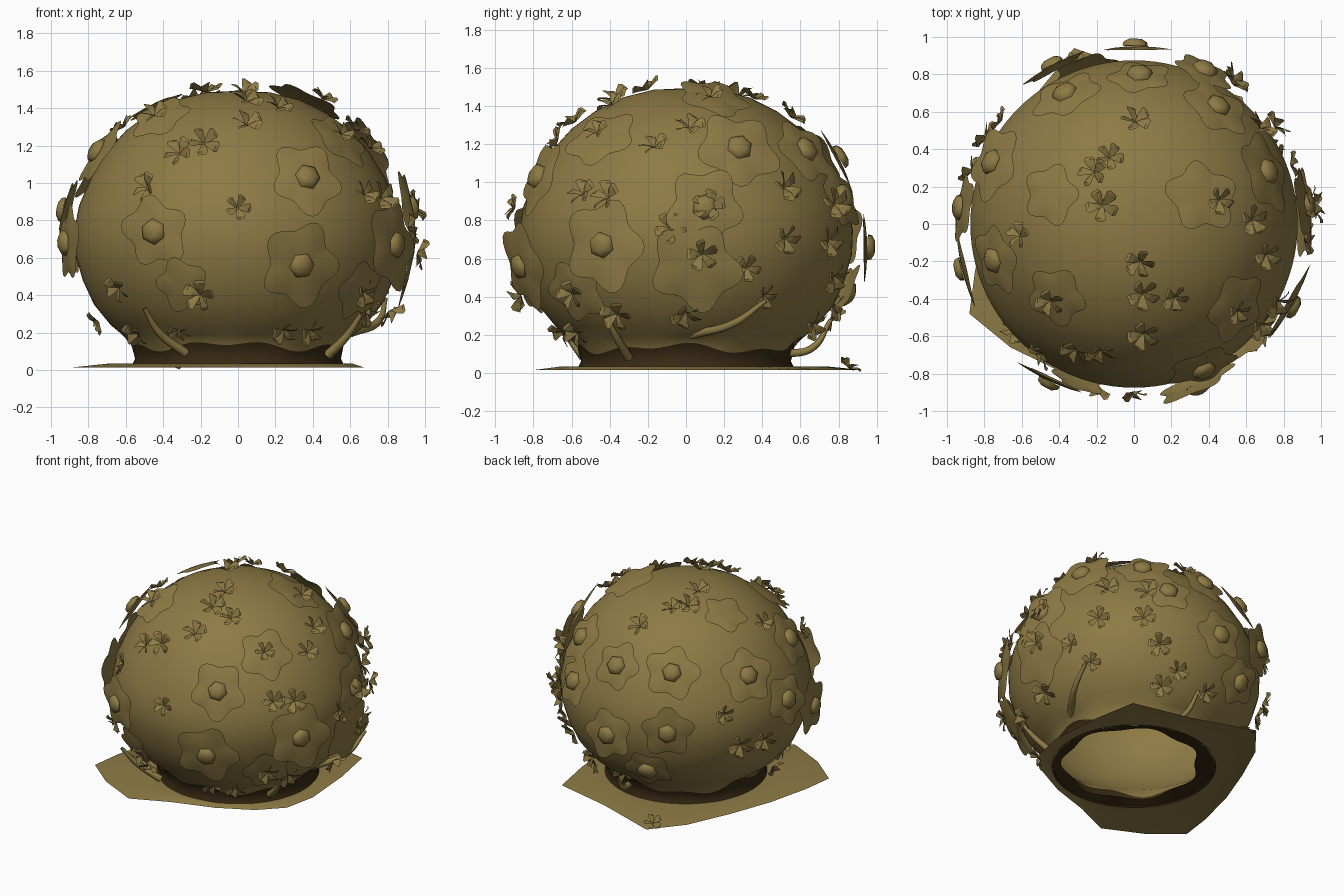
import bpy, bmesh, math, random
from mathutils import Vector, Matrix

if "Cube" in bpy.data.objects:
    bpy.data.objects.remove(bpy.data.objects["Cube"])

random.seed(4)
C = Vector((0, 0, 0.75))


def material(name, col):
    m = bpy.data.materials.new(name)
    m.diffuse_color = (*col, 1)
    m.use_nodes = True
    m.node_tree.nodes["Principled BSDF"].inputs["Base Color"].default_value = m.diffuse_color
    return m


OLIVE = material("olive", (0.27, 0.195, 0.059))
BROWN = material("dark brown", (0.04, 0.023, 0.007))


def mesh_from(name, bm, smooth=True):
    me = bpy.data.meshes.new(name)
    bmesh.ops.recalc_face_normals(bm, faces=bm.faces)
    bm.to_mesh(me)
    bm.free()
    me.materials.append(OLIVE)
    me.materials.append(BROWN)
    for p in me.polygons:
        p.use_smooth = smooth
    return me


def add(name, me):
    ob = bpy.data.objects.new(name, me)
    bpy.context.collection.objects.link(ob)
    return ob


def bridge(bm, a, b, mat=0):
    n = len(a)
    for i in range(n):
        f = bm.faces.new((a[i], a[(i + 1) % n], b[(i + 1) % n], b[i]))
        f.material_index = mat


# Round hollow body, open underneath, with a ragged dark band at the foot
PROFILE = [(.57, .02), (.55, .06), (.57, .13), (.62, .19),
           (.68, .24), (.77, .35), (.83, .48), (.87, .62), (.875, .75), (.85, .88),
           (.785, 1.03), (.70, 1.17), (.60, 1.28), (.48, 1.37), (.33, 1.445), (.17, 1.485)]
N = 96
bm = bmesh.new()
rings = []
for k, (r, z) in enumerate(PROFILE):
    ring = []
    for i in range(N):
        t = math.tau * i / N
        dz = 0.018 * math.sin(4 * t + 2) + 0.014 * math.sin(9 * t + 1) if k == 2 else 0
        ring.append(bm.verts.new((r * math.cos(t), r * math.sin(t), z + dz)))
    rings.append(ring)
for k in range(len(rings) - 1):
    bridge(bm, rings[k], rings[k + 1], 1 if k < 2 else 0)
tip = bm.verts.new((0, 0, 1.493))
for i in range(N):
    bm.faces.new((rings[-1][i], rings[-1][(i + 1) % N], tip))
body = add("body", mesh_from("body", bm))

# Ragged dark lip just inside the opening
bm = bmesh.new()
lip_out, lip_in = [], []
for i in range(N):
    t = math.tau * i / N
    r = 0.49 + 0.02 * math.sin(7 * t) - 0.05 * max(0, math.cos(t - 2.4))
    lip_out.append(bm.verts.new((.56 * math.cos(t), .56 * math.sin(t), .025)))
    lip_in.append(bm.verts.new((r * math.cos(t), r * math.sin(t), .045)))
bridge(bm, lip_out, lip_in, 1)
add("foot_lip", mesh_from("foot_lip", bm))

# Uneven flat skirt around the foot
OUTLINE = [(.67, -.05), (.64, .35), (.58, .68), (.15, .78), (-.32, .94), (-.51, .71), (-.65, .4),
           (-.77, .08), (-.85, -.25), (-.88, -.48), (-.66, -.66), (-.37, -.80), (-.1, -.68),
           (.21, -.58), (.46, -.45), (.62, -.29)]
bm = bmesh.new()
outer, mid, inner = [], [], []
for x, y in OUTLINE:
    d = Vector((x, y, 0)).normalized()
    e = Vector((x, y, 0.015))
    i = d * 0.56 + Vector((0, 0, 0.03))
    outer.append(bm.verts.new(e))
    inner.append(bm.verts.new(i))
    mid.append(bm.verts.new((e + i) / 2 + Vector((0, 0, 0.012))))
bridge(bm, inner, mid)
bridge(bm, mid, outer)
add("foot_skirt", mesh_from("foot_skirt", bm))

# Broad five-lobed blossom, unit radius
bm = bmesh.new()
loops = []
for k in (0.3, 0.65, 1.0):
    loop = []
    for i in range(40):
        t = math.tau * i / 40
        r = k * (1 + (k - 0.3) * 0.18 * (math.cos(5 * t) - 1) + 0.04 * math.sin(2 * t))
        loop.append(bm.verts.new((r * math.cos(t), r * math.sin(t), -0.09 * k * k)))
    loops.append(loop)
bm.faces.new(loops[0])
bridge(bm, loops[0], loops[1])
bridge(bm, loops[1], loops[2])
BROAD = mesh_from("broad_blossom", bm)

# Six-sided button for the blossom middle
bm = bmesh.new()
hexes = [[bm.verts.new((r * math.cos(math.tau * i / 6), r * math.sin(math.tau * i / 6), z))
          for i in range(6)] for r, z in ((.07, -.01), (.065, .012), (.035, .028))]
bridge(bm, hexes[0], hexes[1])
bridge(bm, hexes[1], hexes[2])
bm.faces.new(hexes[2])
BUTTON = mesh_from("button", bm)

# Small flower with five narrow twisted petals
bm = bmesh.new()
for k in range(5):
    rot = Matrix.Rotation(math.tau * k / 5, 3, 'Z')
    prev = None
    for r, w, z, tw in ((.004, .008, -.02, 0), (.035, .018, .0, .010),
                        (.065, .027, .012, .014), (.08, .018, .008, .012)):
        row = [bm.verts.new(rot @ Vector((r, s * w, z + s * tw))) for s in (-1, 0, 1)]
        if prev:
            for j in (0, 1):
                bm.faces.new((prev[j], prev[j + 1], row[j + 1], row[j]))
        prev = row
SMALL = mesh_from("small_flower", bm, False)


# Directions used to land blossoms above the body: right, up, toward
def frame(az, el):
    a, e = math.radians(az), math.radians(el)
    toward = Vector((math.cos(a) * math.cos(e), math.sin(a) * math.cos(e), math.sin(e)))
    right = Vector((-math.sin(a), math.cos(a), 0))
    return right, toward.cross(right), toward


SIDES = {"front": frame(-90, 0), "right": frame(0, 0), "top": frame(-90, 90),
         "back": frame(125, 25), "low": frame(50, -25)}


def land(side, u, v, grow):
    right, up, toward = SIDES[side]
    if side in ("front", "right"):
        v -= 0.75
    p = C + right * u + up * v
    g = Vector((grow, grow, 1 + (grow - 1) * 0.5))

    def scaled(w, inv=False):
        return Vector([a / b if inv else a * b for a, b in zip(w, g)])

    start = C + scaled(p + toward * 3 - C, True)
    hit, loc, nor, _ = body.ray_cast(start, -scaled(toward, True).normalized())
    if hit:
        loc = C + scaled(loc - C)
    else:
        _, _, nor, _ = body.closest_point_on_mesh(p)
        loc = p
    if nor.dot(loc - C) < 0:
        nor = -nor
    return loc, nor


def place(name, me, loc, nor, scale, tilt=0.0):
    ob = add(name, me)
    n = (nor + Vector([random.uniform(-tilt, tilt) for _ in range(3)])).normalized()
    q = n.to_track_quat('Z', 'Y').to_matrix().to_4x4()
    spin = Matrix.Rotation(random.uniform(0, math.tau), 4, 'Z')
    ob.matrix_world = Matrix.Translation(loc) @ q @ spin @ Matrix.Scale(scale, 4)


# Broad blossoms: across, up, radius, button or not
BIG = {
    "front": [(.37, 1.03, .21, 1), (-.45, .74, .2, 1), (.34, .56, .24, 1), (-.42, 1.36, .18, 0),
              (-.3, .45, .16, 0), (.66, .42, .18, 0), (-.92, .68, .22, 1), (-.75, 1.17, .2, 1)],
    "right": [(-.44, .67, .25, 1), (.1, .87, .22, 1), (.28, 1.18, .23, 1), (-.45, 1.24, .2, 0),
              (.05, .55, .25, 0)],
    "top": [(-.37, .70, .2, 1), (.03, .80, .18, 1), (-.76, .33, .21, 1), (-.45, .16, .17, 0),
            (.37, .15, .21, 0), (-.75, -.32, .2, 1), (-.43, -.4, .15, 0), (.45, .63, .2, 1)],
    "back": [(-.48, .17, .18, 1), (-.13, .12, .2, 1), (.40, .12, .21, 1), (-.55, -.41, .2, 1),
             (-.13, -.40, .2, 1), (.71, -.16, .19, 1)],
    "low": [(.64, .30, .21, 1), (-.65, .08, .2, 0), (.24, .53, .18, 1), (.74, -.1, .18, 1)],
}
big = []
for side, items in BIG.items():
    for u, v, r, button in items:
        loc, nor = land(side, u, v, 1.09)
        if any((loc - d).length < 0.22 for d in big):
            continue
        big.append(loc)
        k = len(big)
        place(f"broad_blossom_{k:02d}", BROAD, loc, nor, r, 0.08)
        if button:
            place(f"button_{k:02d}", BUTTON, loc + nor * 0.012, nor, 1)

# Small flowers: across, up
LITTLE = {
    "front": [(-.5, .98), (-.32, 1.17), (-.18, 1.22), (0, .87), (.05, 1.33), (-.65, .43), (-.76, .25),
              (-.55, .18), (-.32, .2), (.25, .2), (.78, .93), (.65, .43), (-.2, .42), (.82, .3)],
    "right": [(-.55, .95), (-.45, 1.24), (-.17, 1.2), (-.37, .3), (-.58, .2), (-.08, .76), (.08, .62),
              (.32, .55), (.53, .7), (.53, .98), (.42, .4), (.75, .88), (.68, .25)],
    "top": [(.01, .56), (-.13, .36), (-.22, .28), (-.17, .1), (.44, .12), (.64, .02), (-.62, -.06),
            (.03, -.21), (.05, -.38), (.22, -.4), (-.43, -.4)],
    "back": [(-.33, .41), (-.09, .49), (.27, -.27), (.38, -.27), (.38, -.49), (.55, -.45)],
    "low": [(-.21, .61), (-.28, .41), (-.44, .23), (.07, .34), (.18, .14), (-.23, .08),
            (.31, -.04), (.51, -.18), (-.62, .39)],
}
little = []
for side, items in LITTLE.items():
    for u, v in items:
        loc, nor = land(side, u, v, 1.07)
        if any((loc - d).length < 0.12 for d in little):
            continue
        little.append(loc)
        if any((loc - d).length < 0.17 for d in big):
            loc = loc + nor * 0.05
        place(f"small_flower_{len(little):02d}", SMALL, loc, nor, random.uniform(.85, 1.1), 0.25)
place("skirt_flower", SMALL, Vector((-.32, .86, .04)), Vector((-.2, .5, .8)), .8)

# Curved stems rising from the foot
for k, pts in enumerate([[(.60, .03, .2), (.75, .25, .26), (.79, .42, .38)],
                         [(-.28, -.54, .09), (-.42, -.62, .2), (-.5, -.70, .33)],
                         [(.1, .5, .1), (.08, .66, .13), (.05, .76, .28)],
                         [(.48, -.3, .08), (.58, -.36, .18), (.66, -.42, .3)]]):
    cu = bpy.data.curves.new("stem", 'CURVE')
    cu.dimensions = '3D'
    cu.bevel_depth = 0.026
    cu.bevel_resolution = 1
    sp = cu.splines.new('BEZIER')
    sp.bezier_points.add(2)
    for bp, p, rad in zip(sp.bezier_points, pts, (1.0, 0.8, 0.45)):
        bp.co = p
        bp.radius = rad
        bp.handle_left_type = bp.handle_right_type = 'AUTO'
    cu.materials.append(OLIVE)
    add(f"stem_{k + 1}", cu)
